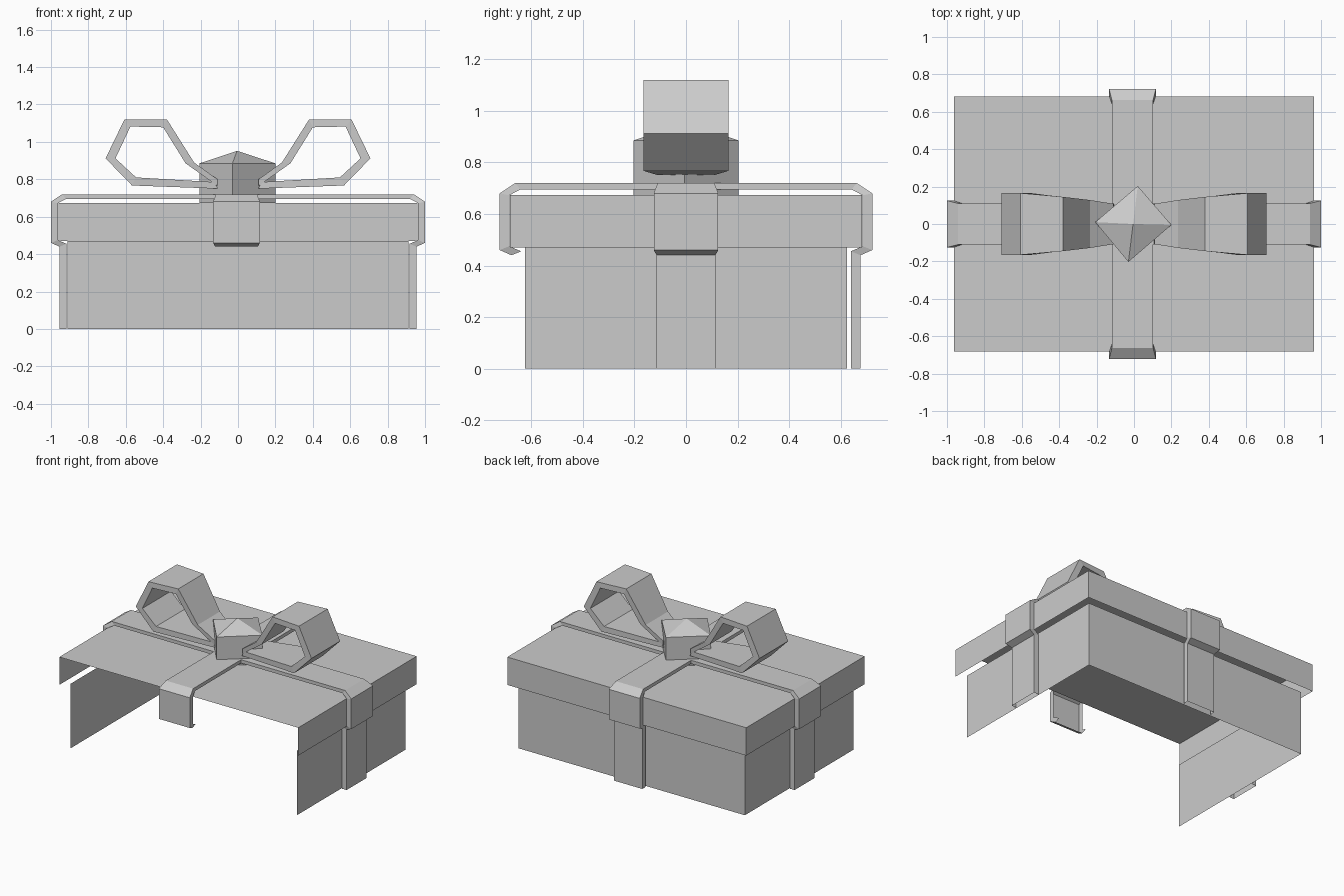
import bpy

if "Cube" in bpy.data.objects:
    bpy.data.objects.remove(bpy.data.objects["Cube"])


def make(name, verts, faces, smooth_angle=None):
    me = bpy.data.meshes.new(name)
    me.from_pydata(verts, [], faces)
    me.update()
    ob = bpy.data.objects.new(name, me)
    bpy.context.collection.objects.link(ob)
    return ob


def band(name, outer, inner, place, lining=False):
    """Strip along a profile: outer points (u, z, half_width), inner points (u, z)."""
    verts, faces = [], []
    for (u, z, w), (iu, iz) in zip(outer, inner):
        verts += [place(u, -w, z), place(u, w, z), place(iu, -w, iz), place(iu, w, iz)]
    for i in range(len(outer) - 1):
        a, b = 4 * i, 4 * i + 4
        faces += [(a, b, b + 1, a + 1), (a + 2, b + 2, b, a), (a + 1, b + 1, b + 3, a + 3)]
        if lining:
            faces.append((a + 3, b + 3, b + 2, a + 2))
    if lining:
        e = 4 * (len(outer) - 1)
        faces += [(0, 1, 3, 2), (e + 2, e + 3, e + 1, e)]
    return make(name, verts, faces)


def walls(name, x, y, z0, z1, top=False):
    """Thin left, back and right walls, open at the front, with an optional top."""
    plan = [(-x, -y), (-x, y), (x, y), (x, -y)]
    verts = [(px, py, z) for z in (z0, z1) for px, py in plan]
    faces = [(i + 1, i, i + 4, i + 5) for i in range(3)]
    if top:
        faces.append((7, 6, 5, 4))
    return make(name, verts, faces)


# Box body and lid
walls("box_body", 0.912, 0.625, 0.0, 0.47)
walls("box_lid", 0.963, 0.682, 0.47, 0.673, top=True)


# Ribbons: half profile draped over lid edge and down the body, for half length e
def ribbon_side(e, s):
    outer = [(e - .045, 0, .114), (e - .045, .44, .114), (e, .46, .125), (e, .68, .125), (e - .06, .72, .11)]
    inner = [(e - .083, 0), (e - .083, .455), (e - .037, .475), (e - .037, .672), (e - .08, .695)]
    return [(s * u, z, w) for u, z, w in outer], [(s * u, z) for u, z in inner]


def ribbon(name, e, place, short):
    o1, i1 = ribbon_side(e, -1)
    o2, i2 = ribbon_side(e, 1)
    if short:  # front end stops in a small hook under the lid
        o1, i1 = o1[1:], i1[1:]
    band(name, o1 + o2[::-1], i1 + i2[::-1], place)


ribbon("ribbon_across", 1.0, lambda u, w, z: (u, w, z), False)
ribbon("ribbon_front_to_back", 0.722, lambda u, w, z: (-w - 0.008, u, z), True)

# Bow loops
loop_outer = [(.11, .80, .108), (.235, .89, .128), (.38, 1.12, .145), (.607, 1.12, .165),
              (.708, .912, .165), (.567, .767, .165), (.108, .75, .108)]
loop_inner = [(.11, .765), (.28, .885), (.40, 1.078), (.575, 1.082),
              (.655, .912), (.545, .81), (.125, .785)]
for side, s in (("left", -1), ("right", 1)):
    band("bow_loop_" + side, loop_outer, loop_inner,
         lambda u, w, z, s=s: (s * u, -s * w, z), lining=True)

# Bow knot: turned block with a low pointed top
plan = [(-.03, -.203), (.2, -.005), (.02, .203), (-.207, .01)]
kv = [(x, y, z) for z in (.674, .885) for x, y in plan] + [(-.005, 0, .952)]
kf = [(i, (i + 1) % 4, (i + 1) % 4 + 4, i + 4) for i in range(4)]
kf += [(i + 4, (i + 1) % 4 + 4, 8) for i in range(4)]
make("bow_knot", kv, kf)
